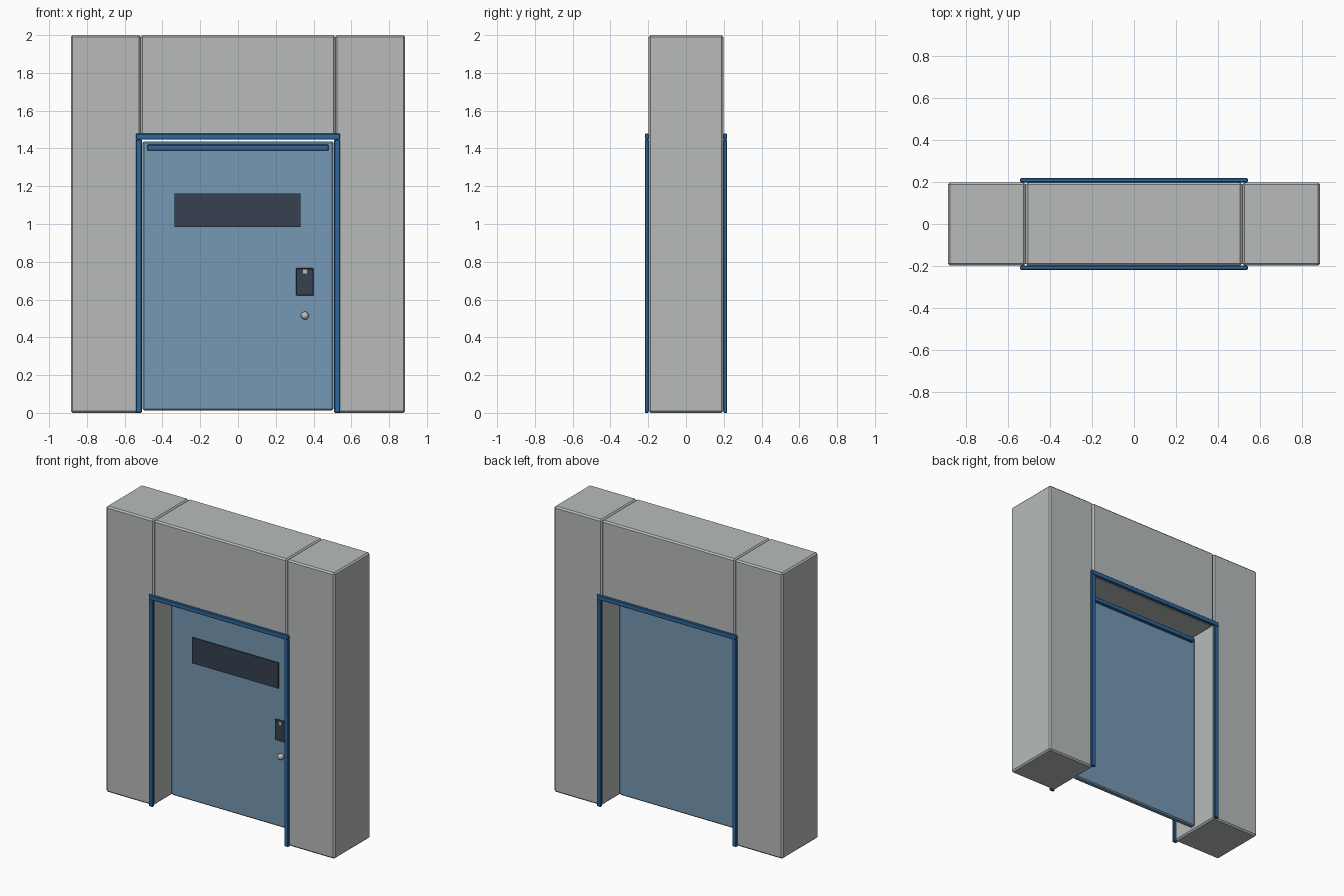
import bpy

cube = bpy.data.objects.get("Cube")
if cube:
    bpy.data.objects.remove(cube, do_unlink=True)


def material(name, rgb):
    mat = bpy.data.materials.new(name)
    mat.use_nodes = True
    color = (*rgb, 1.0)
    mat.diffuse_color = color
    mat.node_tree.nodes["Principled BSDF"].inputs["Base Color"].default_value = color
    return mat


STONE = material("wall grey", (0.48, 0.50, 0.50))
DOOR = material("door blue", (0.18, 0.315, 0.455))
TRIM = material("trim blue", (0.028, 0.14, 0.35))
DARK = material("plate navy", (0.038, 0.052, 0.082))
METAL = material("pale metal", (0.50, 0.50, 0.47))


def box(name, x, y, z, mat, chamfer=0.0):
    """Box from (min, max) pairs on each axis, with optional chamfered edges."""
    spans = (x, y, z)
    bpy.ops.mesh.primitive_cube_add(size=1, location=[(a + b) / 2 for a, b in spans])
    obj = bpy.context.object
    obj.name = name
    obj.scale = [b - a for a, b in spans]
    bpy.ops.object.transform_apply(location=False, rotation=False, scale=True)
    obj.data.materials.append(mat)
    if chamfer:
        bevel = obj.modifiers.new("chamfer", "BEVEL")
        bevel.width = chamfer
        bevel.segments = 1
    return obj


def mirrored(span, side):
    return tuple(sorted(v * side for v in span))


HALF_DEPTH = 0.198
OPENING = 0.515
HEAD = 1.45
depth = (-HALF_DEPTH, HALF_DEPTH)

# Wall blocks around the opening
for side, label in ((1, "left"), (-1, "right")):
    box(f"{label}_pillar", mirrored((OPENING, 0.885), side), depth, (0, 2), STONE, 0.01)
box("lintel", (-OPENING, OPENING), depth, (HEAD, 2), STONE, 0.01)

# Door frame trim on both faces of the wall
for face, where in ((-1, "front"), (1, "back")):
    y = mirrored((HALF_DEPTH, 0.218), face)
    for side, label in ((1, "left"), (-1, "right")):
        box(f"{where}_{label}_trim", mirrored((0.509, 0.541), side), y, (0, 1.447), TRIM, 0.004)
    box(f"{where}_top_trim", (-0.541, 0.541), y, (1.447, 1.479), TRIM, 0.004)

# Door leaf with a rail through its upper edge
box("door_leaf", (-0.505, 0.505), (-0.02, 0.02), (0.013, 1.438), DOOR, 0.008)
box("door_rail", (-0.48, 0.48), (-0.04, 0.04), (1.388, 1.42), TRIM, 0.004)

# Fittings on the front of the door
box("sign_plate", (-0.335, 0.331), (-0.029, -0.02), (0.983, 1.162), DARK)
box("lock_plate", (0.308, 0.401), (-0.035, -0.02), (0.622, 0.766), DARK, 0.003)
box("lock_light", (0.344, 0.366), (-0.039, -0.034), (0.738, 0.76), METAL)

# Door knob
bpy.ops.mesh.primitive_uv_sphere_add(segments=24, ring_count=16, radius=0.021,
                                     location=(0.354, -0.033, 0.515))
knob = bpy.context.object
knob.name = "door_knob"
knob.data.materials.append(METAL)
bpy.ops.object.shade_smooth()
